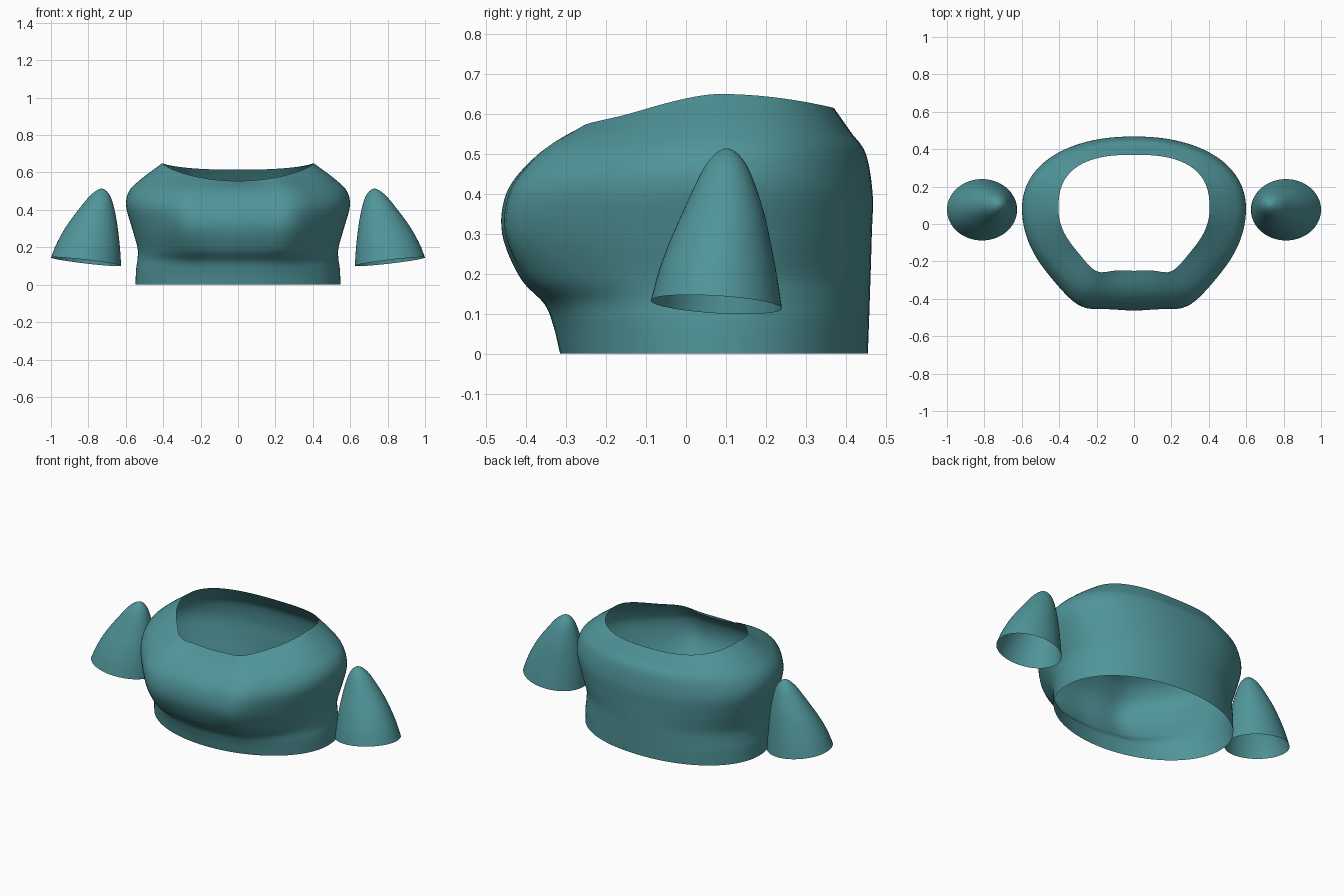
import bpy, bmesh
from math import sin, cos, pi, exp, copysign

if "Cube" in bpy.data.objects:
    bpy.data.objects.remove(bpy.data.objects["Cube"])

mat = bpy.data.materials.new("teal_cloth")
mat.diffuse_color = (0.08, 0.30, 0.32, 1)
mat.use_nodes = True
mat.node_tree.nodes["Principled BSDF"].inputs["Base Color"].default_value = mat.diffuse_color


def refine(rows, n):
    # Catmull-Rom interpolation of the section parameters
    out = []
    for k in range(len(rows) - 1):
        b, c = rows[k], rows[k + 1]
        a = rows[k - 1] if k else [2 * p - q for p, q in zip(b, c)]
        d = rows[k + 2] if k + 2 < len(rows) else [2 * q - p for p, q in zip(b, c)]
        for j in range(n):
            t = j / n
            out.append([0.5 * (2 * q + (r - p) * t + (2 * p - 5 * q + 4 * r - s) * t * t
                               + (3 * q - p - 3 * r + s) * t ** 3)
                        for p, q, r, s in zip(a, b, c, d)])
    return out + [list(rows[-1])]


def loft(name, rings, tip=None):
    bm = bmesh.new()
    loops = [[bm.verts.new(p) for p in ring] for ring in rings]
    n = len(loops[0])
    for lo, hi in zip(loops, loops[1:]):
        for i in range(n):
            j = (i + 1) % n
            bm.faces.new((lo[i], lo[j], hi[j], hi[i]))
    if tip:
        v = bm.verts.new(tip)
        for i in range(n):
            bm.faces.new((loops[-1][i], loops[-1][(i + 1) % n], v))
    for f in bm.faces:
        f.smooth = True
    me = bpy.data.meshes.new(name)
    bm.to_mesh(me)
    bm.free()
    me.materials.append(mat)
    ob = bpy.data.objects.new(name, me)
    bpy.context.collection.objects.link(ob)
    return ob


def spow(v, e):
    return copysign(abs(v) ** e, v)


def body_ring(row, n=96):
    zs, zf, zb, w, yf, yb, bust, e = row
    yc, pts = 0.08, []
    for i in range(n):
        t = 2 * pi * i / n
        s, c = sin(t), cos(t)
        front = c > 0
        ex = 1 if front else 2 / e
        x = w * spow(s, ex)
        y = yc - (yc - yf if front else yb - yc) * spow(c, ex)
        if front:   # two soft chest bulges
            y -= bust * exp(-((abs(x) / w - 0.5) / 0.2) ** 2)
        z = zs + ((zf if front else zb) - zs) * abs(c) ** 1.5
        pts.append((x, y, z))
    return pts


# Bodice: side z, front z, back z, half width, front y, back y, bust, back squareness
body = [
    (0.00, 0.00, 0.00, 0.548, -0.315, 0.455, 0.000, 2.1),
    (0.08, 0.07, 0.08, 0.545, -0.332, 0.458, 0.002, 2.1),
    (0.14, 0.125, 0.14, 0.537, -0.355, 0.460, 0.010, 2.1),
    (0.20, 0.19, 0.20, 0.538, -0.415, 0.462, 0.030, 2.1),
    (0.30, 0.30, 0.30, 0.566, -0.460, 0.465, 0.046, 2.2),
    (0.42, 0.40, 0.40, 0.598, -0.450, 0.467, 0.046, 2.2),
    (0.50, 0.475, 0.50, 0.582, -0.396, 0.450, 0.044, 2.2),
    (0.565, 0.52, 0.555, 0.518, -0.335, 0.412, 0.044, 2.4),
    (0.65, 0.555, 0.615, 0.404, -0.250, 0.370, 0.046, 2.6),
]
loft("bodice", [body_ring(r) for r in refine(body, 6)])


def sleeve_ring(row, n=64):
    z, x0, x1, y0, y1, tilt = row
    pts = []
    for i in range(n):
        t = 2 * pi * i / n
        s, c = sin(t), -cos(t)
        pts.append(((x0 + x1) / 2 + (x1 - x0) / 2 * s,
                    (y0 + y1) / 2 + (y1 - y0) / 2 * c,
                    z + tilt * (0.022 * s - 0.01 * c)))
    return pts


# Puffed sleeves: z, inner x, outer x, front y, back y, hem tilt
sleeve = [
    (0.123, 0.625, 1.000, -0.088, 0.240, 1.0),
    (0.20, 0.630, 0.972, -0.068, 0.228, 0.7),
    (0.28, 0.639, 0.934, -0.040, 0.212, 0.3),
    (0.35, 0.650, 0.892, -0.010, 0.196, 0.0),
    (0.42, 0.665, 0.838, 0.022, 0.174, 0.0),
    (0.47, 0.681, 0.797, 0.048, 0.153, 0.0),
    (0.50, 0.702, 0.762, 0.073, 0.130, 0.0),
    (0.512, 0.720, 0.740, 0.092, 0.111, 0.0),
]
ob = loft("sleeves", [sleeve_ring(r) for r in refine(sleeve, 4)], (0.73, 0.101, 0.514))
mod = ob.modifiers.new("mirror", 'MIRROR')
mod.use_axis[0] = True
